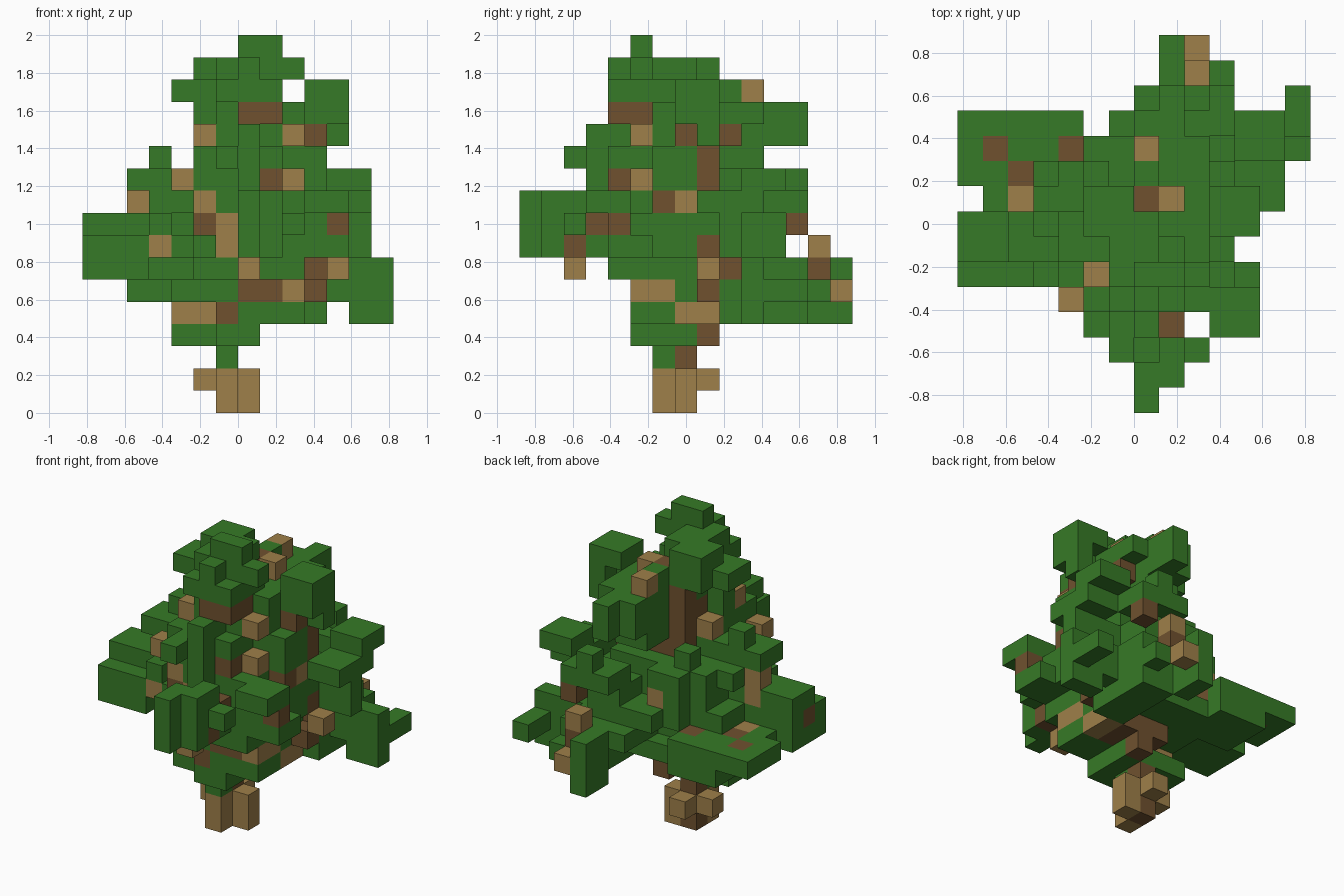
import bpy
import bmesh
from mathutils import Vector

default_cube = bpy.data.objects.get("Cube")
if default_cube:
    bpy.data.objects.remove(default_cube, do_unlink=True)

UNIT = 2 / 17                       # edge of one block
ORIGIN = Vector((-7, -7.5, 0))      # corner of the block grid
cells = {}                          # grid position -> part name


def block(part, x, y, z, wide=1, deep=1, tall=1):
    """Fill a box of blocks; later boxes replace earlier ones."""
    for i in range(x, x + wide):
        for j in range(y, y + deep):
            for k in range(z, z + tall):
                cells[i, j, k] = part


def leaf(x, y, z, wide=1, deep=1, tall=1):
    tier = "lower" if z < 7 else "middle" if z < 12 else "upper"
    block(tier + "_foliage", x, y, z, wide, deep, tall)


def dark(x, y, z, wide=1, deep=1, tall=1):
    block("dark_wood", x, y, z, wide, deep, tall)


def twig(x, y, z, wide=1, deep=1, tall=1):
    block("light_wood", x, y, z, wide, deep, tall)


# Trunk and root blocks
block("trunk_core", 6, 7, 0, tall=4)
block("trunk_core", 6, 6, 4, wide=3, deep=3, tall=10)
twig(6, 6, 0, tall=2)
twig(7, 7, 0, tall=2)
twig(6, 8, 1)
twig(5, 7, 1)

# Lowest leaves around the trunk
leaf(6, 6, 2)
leaf(4, 6, 3, wide=2, deep=2)
leaf(6, 5, 3, wide=2, deep=3)
leaf(6, 5, 4, wide=4, deep=2)
leaf(9, 9, 4, wide=2, deep=4, tall=2)
leaf(4, 5, 5, wide=6, deep=6)

# Long low boughs: back, left and right
leaf(8, 13, 4, deep=2, tall=3)
leaf(10, 13, 5)
leaf(2, 9, 5, wide=3, deep=3)
leaf(0, 9, 6, wide=5, deep=3)
leaf(1, 8, 6, wide=4)
leaf(10, 10, 5, wide=4, tall=2)
leaf(12, 10, 4, wide=2)
leaf(13, 10, 5, deep=3)
leaf(5, 4, 6, wide=5, deep=6)
leaf(7, 10, 6, wide=4, deep=3)

# Wide middle boughs
leaf(0, 5, 6, wide=3, deep=3, tall=2)
leaf(0, 6, 8, wide=4, deep=2)
leaf(3, 5, 7, wide=8, deep=5)
leaf(3, 5, 8)
leaf(9, 4, 7, wide=3, deep=2)
leaf(6, 10, 7, wide=4, deep=2)
leaf(5, 9, 7, wide=2, deep=2, tall=2)
leaf(4, 8, 7, wide=2, deep=2, tall=3)
leaf(5, 10, 9)
leaf(6, 10, 9)
leaf(5, 9, 10)
leaf(5, 4, 8, wide=6, deep=6)
leaf(8, 10, 8, wide=2, deep=2)
leaf(11, 9, 7, wide=2, tall=2)
leaf(8, 11, 9, wide=3, deep=2)

# Front boughs with hanging tips
leaf(7, 0, 7, deep=2, tall=3)
leaf(8, 1, 7, deep=2, tall=3)
leaf(7, 2, 7, wide=2, deep=2, tall=2)
leaf(9, 2, 8)
leaf(5, 3, 7, deep=2)
leaf(10, 3, 9, wide=2, deep=2)
leaf(7, 3, 9, tall=4)
leaf(6, 2, 11, deep=2)

# Inner crown and its side boughs
leaf(3, 6, 9, wide=2, deep=3)
leaf(5, 4, 9, wide=5, deep=6)
leaf(2, 6, 10, wide=4, deep=2)
leaf(3, 7, 11)
leaf(5, 4, 10, wide=4, deep=3)
leaf(9, 6, 10, wide=2, deep=3)
leaf(11, 8, 9, wide=2, deep=3)
leaf(11, 10, 10, wide=2, deep=2)
leaf(9, 12, 10)
leaf(5, 4, 11, wide=4, deep=3)
leaf(9, 6, 11, wide=2, deep=3)
leaf(7, 9, 11, wide=2, deep=2)

# Upper crown
leaf(5, 5, 12, wide=5, deep=2)
leaf(8, 7, 12, wide=2, deep=2)
leaf(7, 4, 12)
leaf(7, 9, 12, wide=2, deep=2)
leaf(7, 11, 12, tall=2)
leaf(8, 11, 12, deep=2, tall=2)
leaf(7, 9, 13, wide=3, deep=2)
leaf(11, 8, 12)
leaf(11, 7, 13, deep=2)
leaf(10, 7, 13)
leaf(10, 7, 14, wide=2, deep=2)
leaf(6, 5, 13, wide=2, deep=3)
leaf(8, 6, 13, wide=2, deep=3)
leaf(5, 6, 13)

# Top cluster
leaf(6, 4, 14, wide=3, deep=3)
leaf(4, 6, 14, wide=2, deep=2)
leaf(5, 7, 14, deep=2, tall=2)
leaf(6, 7, 14, deep=2, tall=2)
leaf(7, 9, 14)
leaf(7, 4, 15)
leaf(7, 5, 15, wide=3)
leaf(6, 5, 15, wide=2, deep=3)
leaf(7, 5, 16, wide=2)

# Dark branch blocks among the leaves
dark(7, 8, 3)
dark(6, 5, 4)
dark(7, 5, 5, wide=2)
dark(10, 8, 5)
dark(10, 9, 6)
dark(9, 13, 6)
dark(1, 10, 6)
dark(4, 10, 6)
dark(2, 9, 6)
dark(0, 6, 7)
dark(10, 8, 7)
dark(8, 2, 7)
dark(8, 3, 8)
dark(5, 4, 8)
dark(11, 4, 8)
dark(10, 12, 8)
dark(10, 6, 9)
dark(8, 4, 10)
dark(10, 8, 10, tall=2)
dark(10, 7, 12)
dark(9, 9, 12)
dark(7, 4, 13, wide=2)
dark(8, 5, 13)
dark(7, 8, 14)

# Pale branch blocks among the leaves
twig(4, 6, 4, wide=2)
twig(9, 7, 4, deep=2)
twig(9, 5, 5, deep=2)
twig(9, 14, 5)
twig(2, 8, 6)
twig(7, 2, 6)
twig(11, 8, 6)
twig(9, 13, 7)
twig(3, 5, 7)
twig(6, 4, 7, tall=2)
twig(2, 7, 8, tall=2)
twig(6, 10, 8)
twig(5, 4, 9)
twig(10, 7, 9)
twig(4, 4, 10)
twig(9, 5, 10)
twig(5, 7, 11)
twig(5, 5, 12)
twig(9, 5, 12)
twig(8, 8, 14)
twig(7, 10, 14)


def make_material(name, color):
    mat = bpy.data.materials.new(name)
    mat.use_nodes = True
    mat.diffuse_color = color
    mat.node_tree.nodes["Principled BSDF"].inputs["Base Color"].default_value = color
    return mat


green = make_material("leaf green", (0.037, 0.195, 0.02, 1))
tan = make_material("pale bark", (0.345, 0.215, 0.067, 1))
brown = make_material("dark bark", (0.16, 0.083, 0.028, 1))
materials = {"light_wood": tan, "dark_wood": brown, "trunk_core": brown}


def build_part(part):
    """Make one mesh from the exposed block faces of a part."""
    bm = bmesh.new()
    for cell in [c for c, owner in cells.items() if owner == part]:
        centre = Vector(cell) + ORIGIN + Vector((0.5, 0.5, 0.5))
        for axis in range(3):
            for sign in (-1, 1):
                normal = Vector((0, 0, 0))
                normal[axis] = sign
                if tuple(int(a + b) for a, b in zip(cell, normal)) in cells:
                    continue
                u = normal.yzx
                v = normal.cross(u)
                corners = (u + v, v - u, -u - v, u - v)
                bm.faces.new([bm.verts.new((centre + (normal + c) / 2) * UNIT)
                              for c in corners])
    bmesh.ops.remove_doubles(bm, verts=bm.verts, dist=UNIT / 100)
    mesh = bpy.data.meshes.new(part)
    bm.to_mesh(mesh)
    bm.free()
    mesh.materials.append(materials.get(part, green))
    bpy.context.collection.objects.link(bpy.data.objects.new(part, mesh))


for part_name in sorted(set(cells.values())):
    build_part(part_name)
